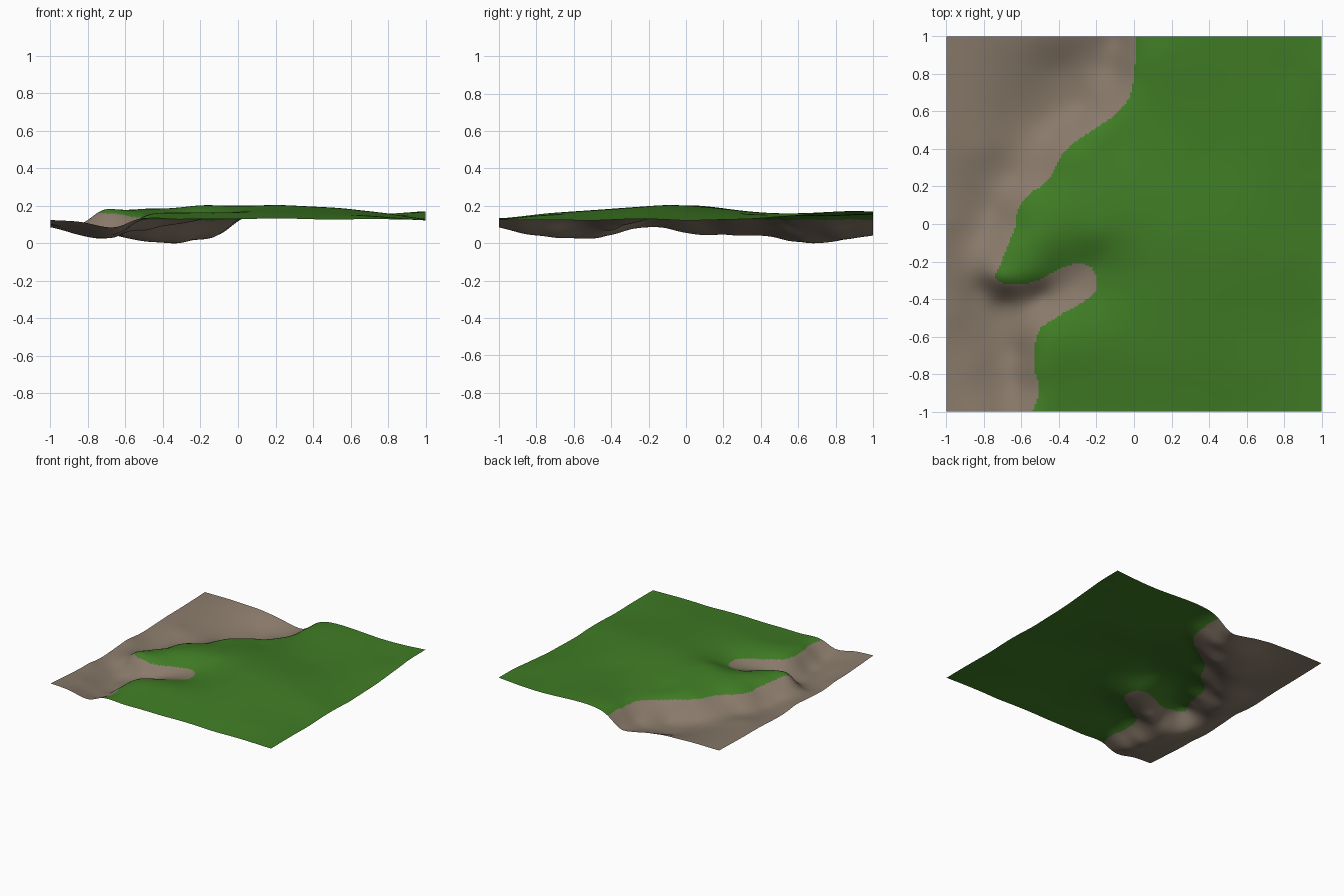
import bpy, math

if "Cube" in bpy.data.objects:
    bpy.data.objects.remove(bpy.data.objects["Cube"])

N = 200  # grid cells per side

# Edge of the grass, from the back edge round the inlet to the front edge (x, y)
SHORE = [(.015, 1), (.005, .85), (-.015, .7), (-.08, .6), (-.22, .5), (-.36, .4), (-.41, .32),
         (-.47, .22), (-.57, .15), (-.62, .07), (-.635, -.02), (-.67, -.11), (-.705, -.2),
         (-.74, -.28), (-.69, -.32), (-.59, -.32), (-.5, -.295), (-.41, -.245), (-.31, -.212),
         (-.235, -.225), (-.2, -.29), (-.205, -.36), (-.28, -.42), (-.4, -.49), (-.5, -.56),
         (-.53, -.66), (-.53, -.78), (-.505, -.88), (-.54, -1)]

# Height points on the grass (x, y, z)
LAND = [(1, 1, .172), (1, .8, .17), (1, .6, .152), (1, .35, .132), (1, 0, .123), (1, -.5, .123),
        (1, -1, .125), (.5, -1, .127), (0, -1, .13), (-.35, -1, .13), (.85, .8, .15),
        (.6, 1, .155), (.25, 1, .17), (.1, .9, .165), (.5, .7, .155), (.1, .6, .155),
        (-.1, .42, .152), (.4, .35, .16), (.7, .2, .155), (-.3, .2, .175), (.2, .1, .195),
        (.2, -.1, .205), (.55, -.1, .188), (.8, -.2, .16), (-.2, -.05, .198), (-.5, -.08, .185),
        (-.66, -.22, .178), (.1, -.4, .18), (.5, -.5, .17), (-.2, -.6, .165), (.2, -.75, .16),
        (-.35, -.8, .15), (.65, -.8, .148)]

# Height points on the bare rock: trough, inlet and outer rise
ROCK = [(-1, 1, .11), (-.75, 1, .11), (-.5, 1, .1), (-.35, 1, .08), (-.2, 1, .05), (-.1, 1, .05),
        (-.4, .82, .02), (-.42, .7, .008), (-.2, .75, .03), (-.12, .82, .04), (-.28, .62, .02),
        (-.46, .53, .02), (-.56, .38, .05), (-.64, .25, .05), (-.76, .08, .05), (-.8, -.05, .07),
        (-.86, -.2, .095), (-.8, -.34, .075), (-.68, -.41, .06), (-.5, -.38, .075),
        (-.35, -.33, .1), (-.7, -.55, .028), (-.63, -.68, .045), (-.64, -.85, .055),
        (-.64, -1, .09), (-.82, -1, .112), (-1, -1, .125), (-.85, -.75, .08), (-1, -.5, .1),
        (-1, 0, .105), (-1, .5, .1), (-.8, .4, .075), (-.75, .7, .075)]


def smooth_line(pts, steps=5):
    """Catmull-Rom curve through the points."""
    p = [pts[0]] + pts + [pts[-1]]
    out = []
    for a, b, c, d in zip(p, p[1:], p[2:], p[3:]):
        for i in range(steps):
            t = i / steps
            out.append(tuple(.5 * (2 * b[k] + (c[k] - a[k]) * t
                                   + (2 * a[k] - 5 * b[k] + 4 * c[k] - d[k]) * t * t
                                   + (3 * b[k] - a[k] - 3 * c[k] + d[k]) * t ** 3) for k in (0, 1)))
    return out + [pts[-1]]


def inside(x, y, poly):
    hit = False
    for (x1, y1), (x2, y2) in zip(poly, poly[1:] + poly[:1]):
        if (y1 > y) != (y2 > y) and x < x1 + (y - y1) * (x2 - x1) / (y2 - y1):
            hit = not hit
    return hit


def shore_height(x, y):
    # the grass edge stands higher around the headland
    return .128 + .04 * math.exp(-((x + .72) ** 2 + (y + .23) ** 2) / .035)


def kernel(dx, dy):
    return math.sqrt(dx * dx + dy * dy + .004)


def solve(m):
    """Gaussian elimination on an augmented matrix."""
    n = len(m)
    for i in range(n):
        p = max(range(i, n), key=lambda r: abs(m[r][i]))
        m[i], m[p] = m[p], m[i]
        for r in range(i + 1, n):
            f = m[r][i] / m[i][i]
            if f:
                m[r] = [a - f * b for a, b in zip(m[r], m[i])]
    w = [0] * n
    for i in reversed(range(n)):
        w[i] = (m[i][n] - sum(m[i][k] * w[k] for k in range(i + 1, n))) / m[i][i]
    return w


# Smooth surface through all height points
pts = LAND + ROCK + [(x, y, shore_height(x, y)) for x, y in SHORE]
mean = sum(p[2] for p in pts) / len(pts)
weights = solve([[kernel(a[0] - b[0], a[1] - b[1]) for b in pts] + [a[2] - mean] for a in pts])


def height(x, y):
    return mean + sum(w * kernel(x - p[0], y - p[1]) for w, p in zip(weights, pts))


# Terrain sheet
axis = [-1 + 2 * i / N for i in range(N + 1)]
verts = [(x, y, height(x, y)) for y in axis for x in axis]
low = min(v[2] for v in verts)
verts = [(x, y, z - low) for x, y, z in verts]
R = N + 1
faces = [(j * R + i, j * R + i + 1, (j + 1) * R + i + 1, (j + 1) * R + i)
         for j in range(N) for i in range(N)]
mesh = bpy.data.meshes.new("terrain")
mesh.from_pydata(verts, [], faces)
terrain = bpy.data.objects.new("terrain", mesh)
bpy.context.collection.objects.link(terrain)

# Colours: rock outside the shore line, grass inside it
for name, col in (("rock_brown", (.25, .195, .145, 1)), ("grass_green", (.05, .2, .018, 1))):
    mat = bpy.data.materials.new(name)
    mat.diffuse_color = col
    mat.use_nodes = True
    mat.node_tree.nodes["Principled BSDF"].inputs["Base Color"].default_value = mat.diffuse_color
    mesh.materials.append(mat)
grass = smooth_line(SHORE) + [(-.54, -1.1), (1.1, -1.1), (1.1, 1.1), (.015, 1.1)]
for f in mesh.polygons:
    f.use_smooth = True
    f.material_index = int(inside(f.center.x, f.center.y, grass))
